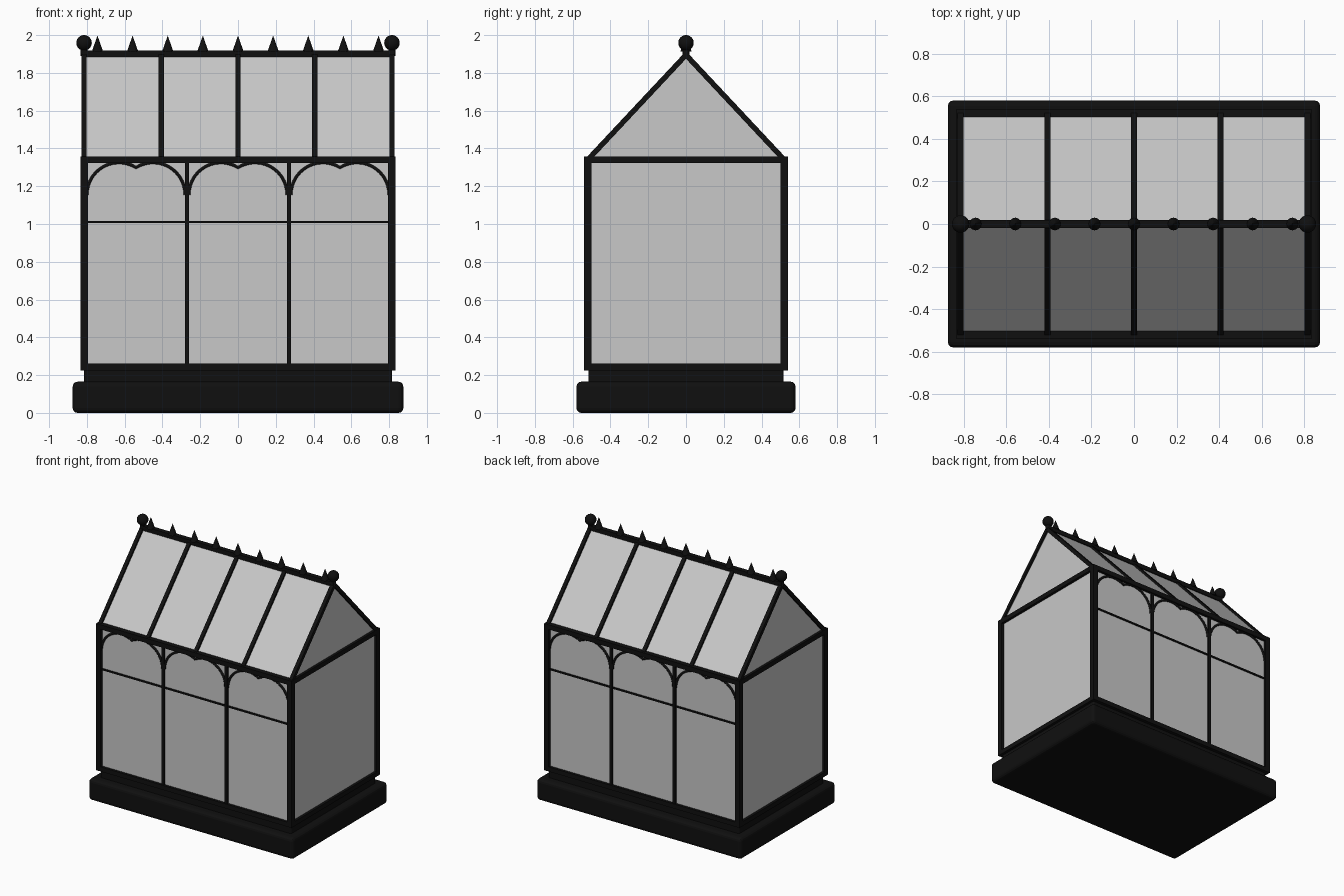
import bpy, bmesh, math
from mathutils import Vector

cube = bpy.data.objects.get("Cube")
if cube:
    bpy.data.objects.remove(cube, do_unlink=True)


def material(name, value):
    mat = bpy.data.materials.new(name)
    mat.use_nodes = True
    colour = (value, value, value, 1)
    mat.diffuse_color = colour
    bsdf = mat.node_tree.nodes["Principled BSDF"]
    bsdf.inputs["Base Color"].default_value = colour
    bsdf.inputs["Roughness"].default_value = 0.6
    return mat


IRON = material("black iron", 0.005)
GLASS = material("pale grey glass", 0.58)


def finish(bm, name, mat):
    bmesh.ops.recalc_face_normals(bm, faces=bm.faces)
    mesh = bpy.data.meshes.new(name)
    bm.to_mesh(mesh)
    bm.free()
    mesh.materials.append(mat)
    obj = bpy.data.objects.new(name, mesh)
    bpy.context.collection.objects.link(obj)
    return obj


def box(name, centre, size, bevel=0):
    bm = bmesh.new()
    bmesh.ops.create_cube(bm, size=1)
    bmesh.ops.scale(bm, vec=size, verts=bm.verts)
    obj = finish(bm, name, IRON)
    obj.location = centre
    if bevel:
        mod = obj.modifiers.new("rounded edges", "BEVEL")
        mod.width, mod.segments = bevel, 3
    return obj


def bar(name, start, end, width, depth):
    a, b = Vector(start), Vector(end)
    obj = box(name, (a + b) / 2, (width, depth, (b - a).length))
    # local x stays along world x, so sloping bars do not twist
    d = b - a
    obj.rotation_euler = (-math.atan2(d.y, d.z), 0, 0)
    return obj


def lathe(name, location, r1, r2, height, sides):
    bm = bmesh.new()
    bmesh.ops.create_cone(bm, cap_ends=True, segments=sides, radius1=r1, radius2=r2, depth=height)
    obj = finish(bm, name, IRON)
    obj.location = location
    return obj


def arch(name, x, y):
    # one bay: two round lobes meeting in a small central cusp
    r, offset, spring = 0.17, 0.09, 1.155
    sweep = math.pi - math.acos(offset / r)
    left = []
    for i in range(15):
        a = math.pi - sweep * i / 14
        left.append((-offset + r * math.cos(a), spring + r * math.sin(a)))
    points = left + [(-px, pz) for px, pz in reversed(left[:-1])]
    curve = bpy.data.curves.new(name, "CURVE")
    curve.dimensions = "3D"
    curve.bevel_depth, curve.bevel_resolution = 0.009, 1
    spline = curve.splines.new("POLY")
    spline.points.add(len(points) - 1)
    for p, (px, pz) in zip(spline.points, points):
        p.co = (x + px, y, pz, 1)
    curve.materials.append(IRON)
    obj = bpy.data.objects.new(name, curve)
    bpy.context.collection.objects.link(obj)


# Stepped base
box("base", (0, 0, 0.0825), (1.75, 1.16, 0.165), 0.025)
box("plinth", (0, 0, 0.20), (1.63, 1.03, 0.09), 0.008)

# Glass walls, gables and roof as one house-shaped prism
EAVE, RIDGE, SPAN, END = 1.34, 1.895, 0.52, 0.815
bm = bmesh.new()
outline = [(-SPAN, 0.24), (SPAN, 0.24), (SPAN, EAVE), (0, RIDGE), (-SPAN, EAVE)]
gable = bm.faces.new([bm.verts.new((-END, y, z)) for y, z in outline])
side = bmesh.ops.extrude_face_region(bm, geom=[gable])
bmesh.ops.translate(bm, vec=(2 * END, 0, 0),
                    verts=[v for v in side["geom"] if isinstance(v, bmesh.types.BMVert)])
finish(bm, "glass_panes", GLASS)

# Corner posts, sills and eaves beams
for sx, xn in ((-1, "right"), (1, "left")):
    box(f"{xn}_sill", (sx * END, 0, 0.243), (0.04, 1.04, 0.035))
    box(f"{xn}_tie_beam", (sx * END, 0, EAVE), (0.04, 1.07, 0.036))
    for sy, yn in ((-1, "front"), (1, "back")):
        box(f"{yn}_{xn}_post", (sx * END, sy * SPAN, 0.79), (0.04, 0.04, 1.12))

# Long walls: mullions, transom and arches
for sy, yn in ((-1, "front"), (1, "back")):
    y = sy * SPAN
    box(f"{yn}_sill", (0, y, 0.243), (1.67, 0.04, 0.035))
    box(f"{yn}_eaves_beam", (0, y, EAVE), (1.67, 0.04, 0.036))
    box(f"{yn}_transom", (0, y, 1.01), (1.62, 0.018, 0.012))
    for x in (-0.27, 0.27):
        box(f"{yn}_mullion", (x, y, 0.79), (0.022, 0.028, 1.1))
    for x in (-0.54, 0, 0.54):
        arch(f"{yn}_arch", x, y + sy * 0.003)
    # Roof rafters and glazing bars
    for x in (-END, -0.407, 0, 0.407, END):
        bar(f"{yn}_rafter", (x, y, EAVE), (x, 0, RIDGE), 0.028, 0.028)

# Ridge with cresting spikes and ball finials
box("ridge_beam", (0, 0, 1.902), (1.65, 0.036, 0.034))
for i in range(-4, 5):
    lathe("ridge_spike", (i * 0.186, 0, 1.955), 0.03, 0, 0.085, 12)
for sx, xn in ((-1, "right"), (1, "left")):
    lathe(f"{xn}_finial_neck", (sx * END, 0, 1.915), 0.02, 0.016, 0.05, 16)
    bm = bmesh.new()
    bmesh.ops.create_uvsphere(bm, u_segments=24, v_segments=16, radius=0.041)
    ball = finish(bm, f"{xn}_finial_ball", IRON)
    ball.location = (sx * END, 0, 1.959)
    ball.data.shade_smooth()
